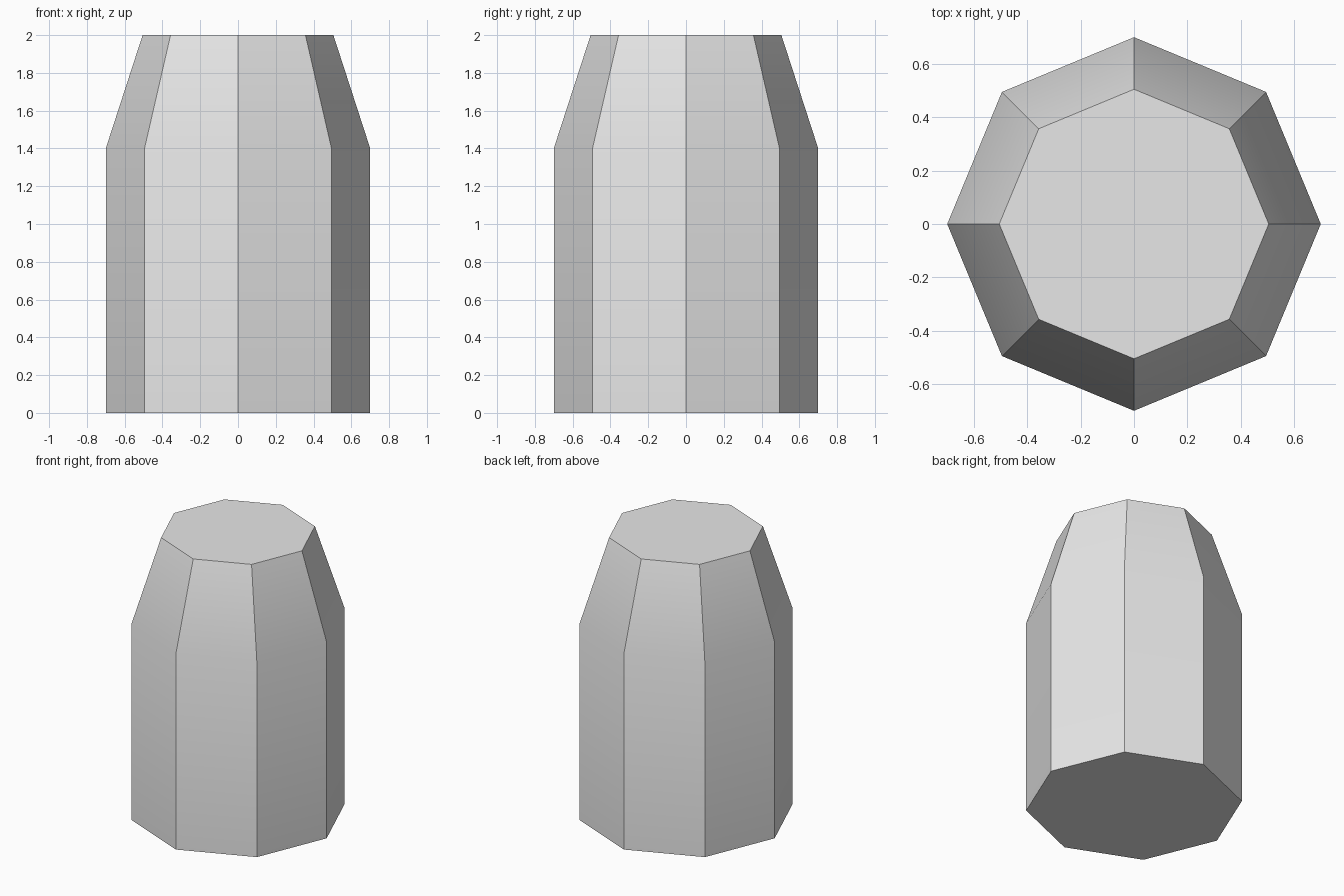
import bpy
import bmesh
import math

default_cube = bpy.data.objects.get("Cube")
if default_cube:
    bpy.data.objects.remove(default_cube, do_unlink=True)

SIDES = 8
# (radius, height) of each ring, bottom to top
PROFILE = [(0.70, 0.0), (0.70, 1.4), (0.505, 2.0)]


def make_material(name, color):
    mat = bpy.data.materials.new(name)
    mat.use_nodes = True
    mat.diffuse_color = color
    mat.node_tree.nodes["Principled BSDF"].inputs["Base Color"].default_value = color
    return mat


# Octagonal body: straight wall, tapered shoulder, flat caps
bm = bmesh.new()
rings = []
for radius, height in PROFILE:
    angles = [math.tau * i / SIDES for i in range(SIDES)]
    rings.append([bm.verts.new((radius * math.cos(a), radius * math.sin(a), height))
                  for a in angles])

for lower, upper in zip(rings, rings[1:]):
    for i in range(SIDES):
        j = (i + 1) % SIDES
        bm.faces.new((lower[i], lower[j], upper[j], upper[i]))
bm.faces.new(rings[0][::-1])
bm.faces.new(rings[-1])

mesh = bpy.data.meshes.new("tapered_body")
bm.to_mesh(mesh)
bm.free()
mesh.materials.append(make_material("light grey", (0.8, 0.8, 0.8, 1.0)))

body = bpy.data.objects.new("tapered_body", mesh)
bpy.context.collection.objects.link(body)

# Soft bend at the shoulder, crisp vertical and cap edges
bpy.ops.object.select_all(action="DESELECT")
body.select_set(True)
bpy.context.view_layer.objects.active = body
bpy.ops.object.shade_smooth_by_angle(angle=math.radians(30))
